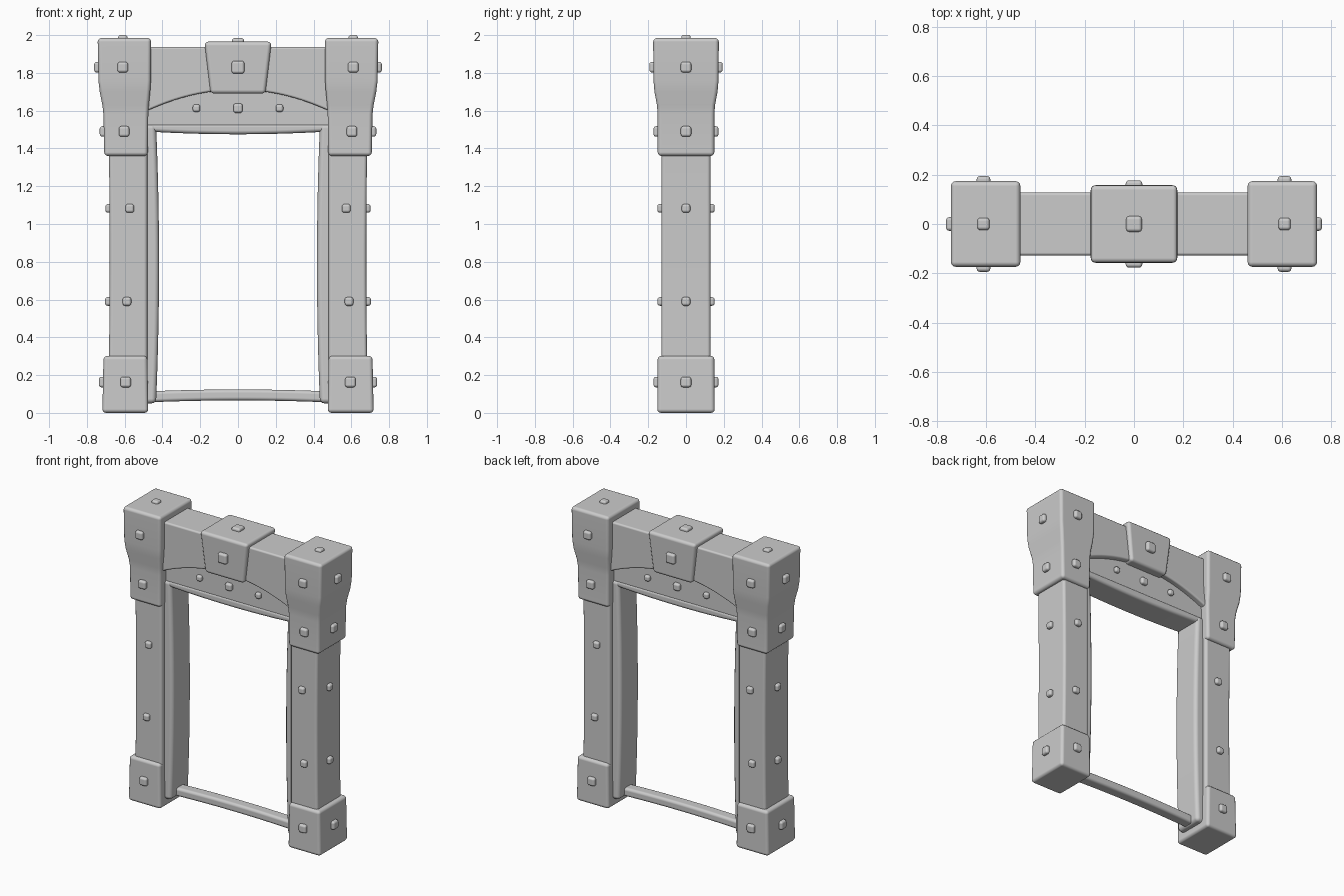
import bpy, bmesh

if "Cube" in bpy.data.objects:
    bpy.data.objects.remove(bpy.data.objects["Cube"])


def loft(name, rings, bevel=0.02, segments=3):
    """Skin four-cornered rings into a capped solid with rounded hard edges."""
    bm = bmesh.new()
    loops = [[bm.verts.new(p) for p in ring] for ring in rings]
    for a, b in zip(loops, loops[1:]):
        for i in range(4):
            j = (i + 1) % 4
            bm.faces.new((a[i], a[j], b[j], b[i]))
    bm.faces.new(loops[0])
    bm.faces.new(loops[-1])
    bmesh.ops.recalc_face_normals(bm, faces=bm.faces)
    for f in bm.faces:
        f.smooth = True
    mesh = bpy.data.meshes.new(name)
    bm.to_mesh(mesh)
    bm.free()
    obj = bpy.data.objects.new(name, mesh)
    bpy.context.collection.objects.link(obj)
    mod = obj.modifiers.new("rounding", 'BEVEL')
    mod.width, mod.segments = bevel, segments
    mod.limit_method, mod.angle_limit = 'ANGLE', 0.7
    mod.harden_normals = True
    return obj


def upright(name, side, sections, bevel=0.02):
    """Sections (inner x, outer x, half depth, z), placed on one side."""
    return loft(name, [[(side * a, -d, z), (side * b, -d, z),
                        (side * b, d, z), (side * a, d, z)]
                       for a, b, d, z in sections], bevel)


def crossbar(name, sections, bevel=0.02):
    """Sections (x, half depth, bottom z, top z)."""
    return loft(name, [[(x, -d, lo), (x, d, lo), (x, d, hi), (x, -d, hi)]
                       for x, d, lo, hi in sections], bevel)


def stud(x, y, z, axis, size=0.056):
    """Domed square rivet centred on a surface; axis is its facing axis."""
    h = [size / 2] * 3
    h[axis] = 0.022
    o = upright("stud", 1, [(-h[0], h[0], h[1], -h[2]), (-h[0], h[0], h[1], h[2])], 0.014)
    o.location = (x, y, z)


STEPS = [i / 12 for i in range(-12, 13)]

for s, label in ((-1, "left"), (1, "right")):
    # Slightly waisted post
    upright(label + "_post", s, [(0.48, 0.685 - 0.006 * (1 - t * t), 0.13, 0.83 + 0.63 * t)
                                 for t in STEPS], 0.018)
    # Foot block with a tilted top
    foot = upright(label + "_foot", s, [(0.475, 0.718, 0.152, 0.0),
                                        (0.48, 0.712, 0.15, 0.302)])
    # Flared head block
    upright(label + "_head", s, [(0.478, 0.708, 0.15, 1.36), (0.475, 0.712, 0.15, 1.58),
                                 (0.472, 0.718, 0.154, 1.63), (0.465, 0.732, 0.167, 1.70),
                                 (0.461, 0.739, 0.172, 1.76), (0.46, 0.743, 0.174, 1.985)])
    # Bowed inner jamb
    upright(label + "_jamb", s, [(0.418 + 0.016 * t * t, 0.50, 0.10, 0.79 + 0.74 * t)
                                 for t in STEPS], 0.025)
    # Studs on front, back and outer faces: centre x, z, half depth, outer x
    for x, z, d, out in ((0.61, 1.83, 0.172, 0.74), (0.603, 1.49, 0.15, 0.71),
                         (0.573, 1.083, 0.13, 0.68), (0.588, 0.59, 0.13, 0.682),
                         (0.595, 0.163, 0.15, 0.715)):
        size = 0.056 if z > 1.2 or z < 0.3 else 0.046
        stud(s * x, -d, z, 1, size)
        stud(s * x, d, z, 1, size)
        stud(s * out, 0, z, 0, size)
    stud(s * 0.61, 0, 1.979, 2, 0.05)

# Lintel with arched underside
crossbar("lintel", [(0.5 * t, 0.128, 1.71 - 0.12 * t * t, 1.938) for t in STEPS], 0.012)

# Recessed panel beneath the arch
crossbar("arch_panel", [(-0.5, 0.09, 1.52, 1.72), (0.5, 0.09, 1.52, 1.72)], 0.008)

# Tapered keystone
upright("keystone", 1, [(-0.145, 0.145, 0.15, 1.69), (-0.178, 0.178, 0.158, 1.965)])

# Rounded, gently bowed rails of the inner frame
crossbar("top_rail", [(0.47 * t, 0.095, 1.475 + 0.014 * t * t, 1.532) for t in STEPS], 0.02)
crossbar("bottom_rail", [(0.47 * t, 0.04, 0.066 - 0.01 * t * t, 0.124 - 0.01 * t * t)
                         for t in STEPS], 0.018)

# Studs on keystone and panel
for s in (-1, 1):
    stud(0, s * 0.155, 1.83, 1, 0.068)
    for x, size in ((-0.22, 0.04), (0, 0.05), (0.22, 0.04)):
        stud(x, s * 0.09, 1.613, 1, size)
stud(0, 0, 1.962, 2, 0.064)
